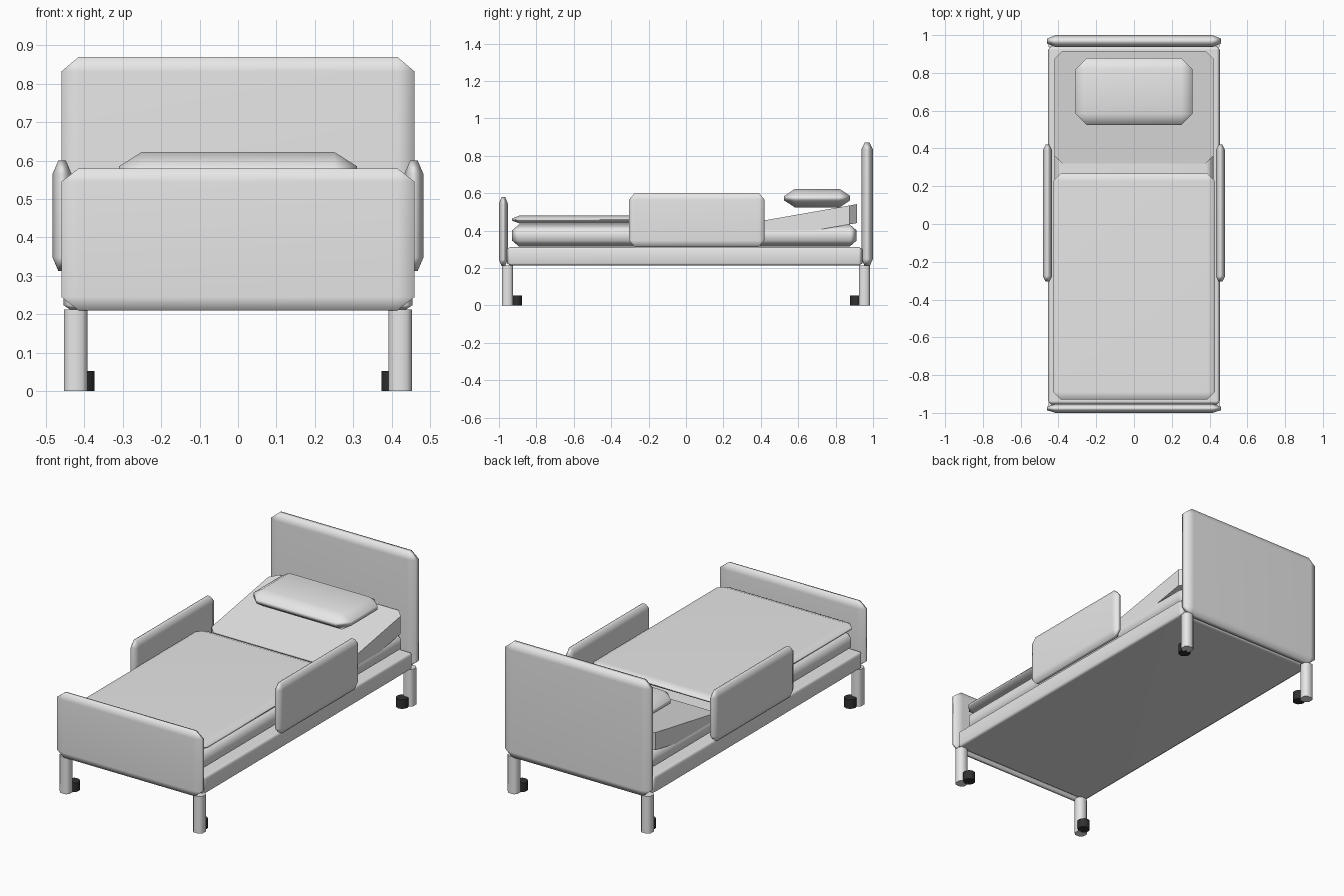
import bpy, bmesh, math
from mathutils import Vector

if "Cube" in bpy.data.objects:
    bpy.data.objects.remove(bpy.data.objects["Cube"])


def material(name, value):
    m = bpy.data.materials.new(name)
    m.diffuse_color = (value, value, value, 1)
    m.use_nodes = True
    m.node_tree.nodes["Principled BSDF"].inputs["Base Color"].default_value = m.diffuse_color
    return m


GREY = material("light grey", 0.8)
BLACK = material("caster black", 0.03)


def finish(name, bm, mat, smooth_angle=None):
    """Turn a bmesh into an object; smooth edges below the angle (degrees)."""
    bmesh.ops.recalc_face_normals(bm, faces=bm.faces)
    me = bpy.data.meshes.new(name)
    bm.to_mesh(me)
    bm.free()
    me.materials.append(mat)
    ob = bpy.data.objects.new(name, me)
    bpy.context.collection.objects.link(ob)
    if smooth_angle:
        bpy.ops.object.select_all(action='DESELECT')
        ob.select_set(True)
        bpy.context.view_layer.objects.active = ob
        bpy.ops.object.shade_smooth_by_angle(angle=math.radians(smooth_angle))
    return ob


def chamfered(lo, hi, c, upright_only=False):
    """Box from lo to hi whose edges are cut back by c along each axis."""
    lo, hi, c = Vector(lo), Vector(hi), Vector(c)
    mid, dim = (lo + hi) / 2, hi - lo
    bm = bmesh.new()
    bmesh.ops.create_cube(bm, size=1)
    # bevel by one unit in a space where one unit equals the cut size
    bmesh.ops.scale(bm, verts=bm.verts, vec=[d / k for d, k in zip(dim, c)])
    edges = [e for e in bm.edges if not upright_only
             or abs(e.verts[0].co.z - e.verts[1].co.z) > 0.01]
    bmesh.ops.bevel(bm, geom=edges, offset=1, segments=1, profile=0.5,
                    affect='EDGES', clamp_overlap=False)
    bmesh.ops.scale(bm, verts=bm.verts, vec=c)
    bmesh.ops.translate(bm, verts=bm.verts, vec=mid)
    return bm


def soft_box(name, lo, hi, c):
    """Chamfered box with flat main faces and smoothly shaded cut edges."""
    ob = finish(name, chamfered(lo, hi, c), GREY, 80)
    ob.modifiers.new("weighted normals", 'WEIGHTED_NORMAL').keep_sharp = True
    return ob


# frame, end boards and bedding
soft_box("frame", (-0.455, -0.957, 0.212), (0.455, 0.943, 0.313), (0.018, 0.02, 0.012))
soft_box("headboard", (-0.46, 0.937, 0.21), (0.46, 1.0, 0.87), (0.045, 0.018, 0.038))
soft_box("footboard", (-0.46, -1.0, 0.21), (0.46, -0.953, 0.58), (0.045, 0.014, 0.035))
soft_box("mattress", (-0.42, -0.93, 0.316), (0.42, 0.912, 0.431), (0.04, 0.035, 0.03))
soft_box("blanket", (-0.428, -0.93, 0.438), (0.428, 0.267, 0.48), (0.04, 0.04, 0.015))
soft_box("pillow", (-0.31, 0.525, 0.523), (0.31, 0.878, 0.623), (0.06, 0.058, 0.038))

# raised backrest: upright-cornered slab sheared upwards towards the head
bm = chamfered((-0.42, 0.32, 0.336), (0.42, 0.915, 0.437), (0.04, 0.04, 0.03), True)
for v in bm.verts:
    v.co.z += (v.co.y - 0.32) * 0.175
finish("backrest", bm, GREY)

# side rails
for side, s in (("left", -1), ("right", 1)):
    x = sorted((s * 0.433, s * 0.483))
    soft_box(side + "_side_rail", (x[0], -0.305, 0.313), (x[1], 0.42, 0.60),
             (0.015, 0.03, 0.035))

# legs with a caster tucked inside each
for side, sx in (("left", -1), ("right", 1)):
    for end, sy in (("front", -1), ("back", 1)):
        cx, cy = sx * 0.4225, sy * 0.954
        leg = chamfered((cx - 0.0305, cy - 0.029, 0), (cx + 0.0305, cy + 0.029, 0.213),
                        (0.014, 0.014, 0.014), True)
        finish(f"{end}_{side}_leg", leg, GREY, 50)
        bm = bmesh.new()
        bmesh.ops.create_cone(bm, cap_ends=True, segments=12, radius1=0.033,
                              radius2=0.033, depth=0.052)
        bmesh.ops.translate(bm, verts=bm.verts, vec=(sx * 0.406, sy * 0.909, 0.026))
        finish(f"{end}_{side}_caster", bm, BLACK, 40)
